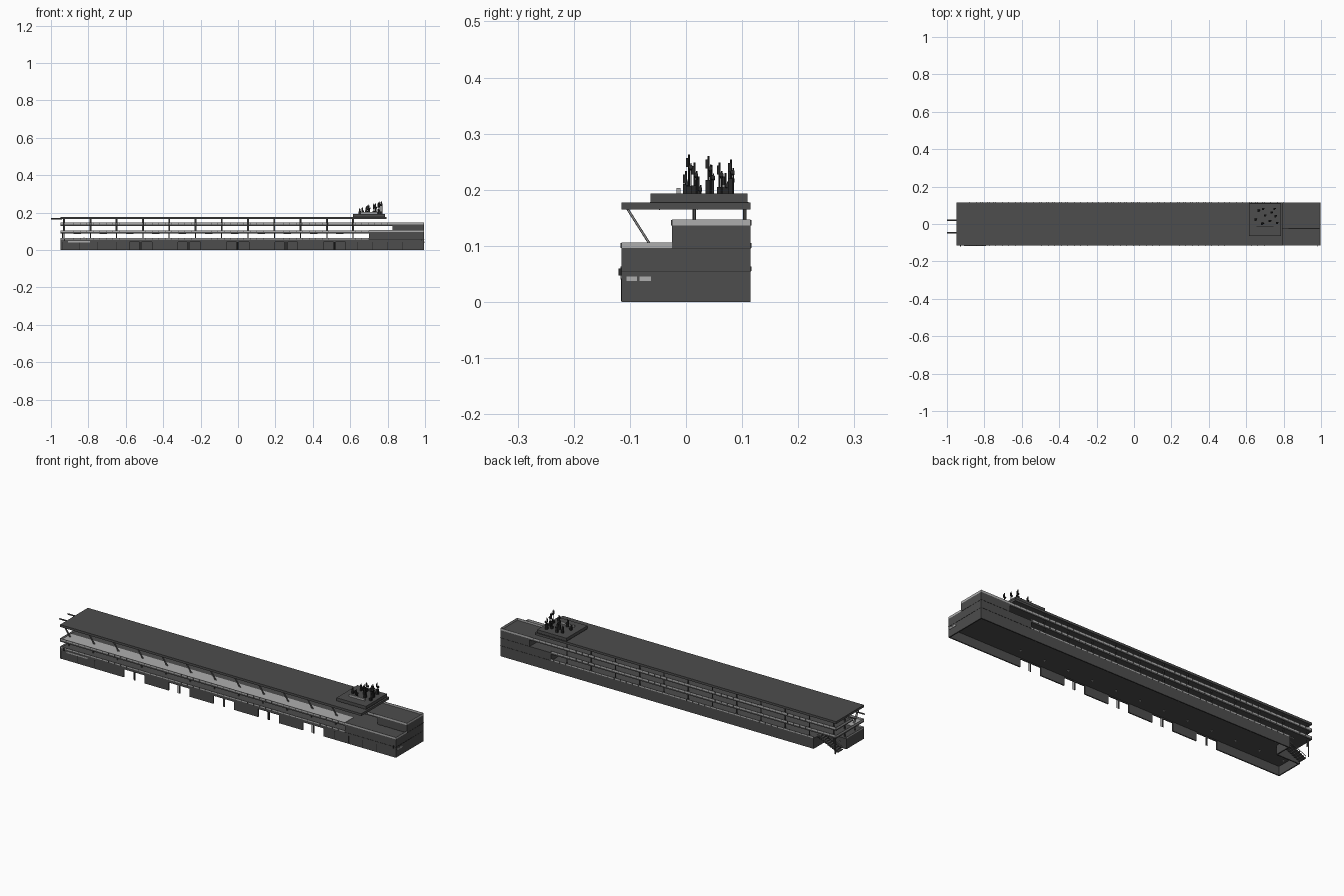
import bpy, bmesh, random
from mathutils import Vector

if "Cube" in bpy.data.objects:
    bpy.data.objects.remove(bpy.data.objects["Cube"])


def material(name, r, g, b):
    m = bpy.data.materials.new(name)
    m.use_nodes = True
    m.diffuse_color = (r, g, b, 1)
    m.node_tree.nodes["Principled BSDF"].inputs["Base Color"].default_value = (r, g, b, 1)
    return m


DARK = material("dark grey", .075, .075, .075)
LIGHT = material("light grey", .42, .42, .42)
BLACK = material("near black", .02, .02, .02)


def add_box(bm, x0, x1, y0, y1, z0, z1):
    v = [bm.verts.new((x, y, z)) for x in (x0, x1) for y in (y0, y1) for z in (z0, z1)]
    for f in ((0, 1, 3, 2), (4, 6, 7, 5), (0, 4, 5, 1), (2, 3, 7, 6), (0, 2, 6, 4), (1, 5, 7, 3)):
        bm.faces.new([v[i] for i in f])


def add_rod(bm, a, b, r, sides=6):
    a, b = Vector(a), Vector(b)
    d = b - a
    rot = d.to_track_quat("Z", "Y").to_matrix().to_4x4()
    rot.translation = (a + b) / 2
    bmesh.ops.create_cone(bm, cap_ends=True, segments=sides, radius1=r, radius2=r,
                          depth=d.length, matrix=rot)


def finish(name, bm, mat):
    bmesh.ops.recalc_face_normals(bm, faces=bm.faces)
    me = bpy.data.meshes.new(name)
    bm.to_mesh(me)
    bm.free()
    me.materials.append(mat)
    ob = bpy.data.objects.new(name, me)
    bpy.context.collection.objects.link(ob)
    return ob


def boxes(name, mat, *items):
    bm = bmesh.new()
    for it in items:
        add_box(bm, *it)
    return finish(name, bm, mat)


def rods(name, mat, items, r, sides=6):
    bm = bmesh.new()
    for a, b in items:
        add_rod(bm, a, b, r, sides)
    return finish(name, bm, mat)


L, R, F, B = -.95, .995, -.115, .115      # building extents
T = .006                                  # wall thickness
NOTCH = -.82                              # stair corner

# Ground floor: open-bottomed shell with garage openings
boxes("ground_ceiling", DARK, (L, R, F, .03, .046, .055), (NOTCH, R, .03, B, .046, .055))
boxes("ground_walls", DARK,
      (L, L + T, F, .03, 0, .05), (R - T, R, F, B, 0, .05),
      (NOTCH, R, B - T, B, 0, .05), (NOTCH, NOTCH + T, .03, B, 0, .05),
      (L, NOTCH, .03 - T, .03, 0, .05))
doors = []
for i in range(5):
    c = -.52 + i * .259
    doors += [(c - .06, c - .003), (c + .003, c + .06)]
edges = [L] + [e for d in doors for e in d] + [R]
boxes("front_wall", DARK, (L, R, F, F + T, .042, .05),
      *[(a, b, F, F + T, 0, .042) for a, b in zip(edges[::2], edges[1::2])])

# Closed door seams along the front
seams = []
for k in range(2, len(edges) - 2, 4):
    a, b = edges[k - 2 if k == 2 else k], edges[k + 1]
    seams += [(x - .001, x + .001, F - .001, F, .002, .042)
              for x in (a + .01, b - .01)]
seams += [(x, x + .002, F - .001, F, .002, .042) for x in (-.85, -.75, -.65, .64, .72, .8, .88)]
boxes("door_seams", BLACK, *seams)
boxes("front_plate", LIGHT, (-.91, -.79, F - .002, F, .04, .047))
boxes("end_plates", LIGHT, (R, R + .002, -.106, -.087, .037, .045),
      (R, R + .002, -.083, -.062, .037, .045))
boxes("wall_cameras", BLACK, *[(x, x + .005, F - .005, F, .047, .06) for x in (-.93, .98)])

# Stepped solid end of the building
boxes("end_block_lower", DARK, (.7, R, F, B, .055, .096))
boxes("end_block_upper", DARK, (.825, R, -.025, B, .096, .136))
boxes("block_joints", BLACK, (.7, R + .001, F - .001, B + .001, .0545, .0555),
      (.825, R + .001, -.026, B + .001, .0955, .0965))

# Upper floors and roof
boxes("second_floor", DARK, (L, .7, F, B, .088, .096))
boxes("second_floor_deck", LIGHT, (L + .005, .69, F + .005, -.03, .096, .0975))
boxes("third_floor", DARK, (L, .83, -.025, B, .129, .136))
boxes("roof", DARK, (L, .795, F, B, .165, .177))


# Balcony rails as thin panels with a top bar
def rail(name, x0, x1, y0, y1, z, h, sides):
    t = .002
    runs = {"f": (x0, x1, y0, y0 + t), "b": (x0, x1, y1 - t, y1),
            "l": (x0, x0 + t, y0, y1), "r": (x1 - t, x1, y0, y1)}
    boxes(name, LIGHT, *[runs[s] + (z, z + h) for s in sides])
    if x1 < .9:
        posts = []
        n = int((x1 - x0) / .035)
        for s in sides:
            if s in "fb":
                y = y0 - .0005 if s == "f" else y1 + .0005
                posts += [(x0 + i * .035, x0 + i * .035 + .002, y - .001, y + .001, z, z + h)
                          for i in range(n + 1)]
        boxes(name + "_posts", DARK, *posts)


rail("first_rail", L, .7, F, .03, .055, .008, "fl")
rail("first_back_rail", NOTCH, .7, .03, B, .055, .008, "b")
rail("second_rail", L, .7, F, B, .096, .009, "fbl")
rail("third_rail", L, .825, -.025, B, .136, .01, "fbl")
rail("lower_terrace_rail", .7, R, F, -.025, .096, .01, "fr")
rail("upper_terrace_rail", .825, R, -.025, B, .136, .011, "fbr")

# Columns and slanted roof struts
bays = [-.93 + i * .1405 for i in range(12)]
rods("columns", DARK, [((x, y, .05), (x, y, .168)) for x in bays for y in (.015, .105)], .003)
rods("front_columns", DARK, [((x, -.07, .05), (x, -.07, .09)) for x in bays], .003)
rods("roof_struts", LIGHT, [((x + s, -.105, .167), (x + s, -.06, .096))
                            for x in bays for s in (-.003, .003)], .0022)
boxes("ceiling_lamps", LIGHT, *[(x + .05, x + .09, y, y + .004, z - .002, z)
                                for x in bays[:-1] for y in (-.01, .07) for z in (.088, .129)])
boxes("garage_lamps", LIGHT, *[(x, x + .008, y, y + .008, .044, .046)
                               for x in bays for y in (-.06, .05)])

# Beams sticking out at the far end
rods("end_beams", DARK, [((-1, y, .168), (-.94, y, .168)) for y in (.02, -.047)], .004)

# Corner staircase
steps = 10
boxes("corner_stairs", DARK, *[
    (L + .01 + i * .012, L + .022 + i * .012, .045, .085, i * .0055, (i + 1) * .0055)
    for i in range(steps)])
rods("stair_rails", LIGHT, [((L + .01, y, .013), (NOTCH, y, .066)) for y in (.045, .085)], .0015)
rods("corner_posts", DARK, [((L + .012, .105, 0), (L + .012, .105, .09))], .003)

# Roof platform with antennas
boxes("roof_platform", DARK, (.615, .785, -.063, .11, .177, .193))
boxes("platform_trim", BLACK, (.614, .786, -.064, .111, .1765, .178))
boxes("platform_plate", LIGHT, (.655, .745, -.017, -.01, .193, .203))
random.seed(4)
spots = [(.65, .022), (.665, .07), (.685, .0), (.7, .045), (.69, .08),
         (.725, .015), (.735, .06), (.75, .08), (.755, .04), (.765, .005)]
mast, gear = bmesh.new(), bmesh.new()
for x, y in spots:
    top = .222 + (x - .65) * .3 + random.uniform(0, .008)
    add_rod(mast, (x, y, .193), (x, y, top), .0018)
    add_rod(mast, (x + .006, y + .004, .193), (x + .006, y + .004, top - .015), .0012)
    add_box(gear, x - .005, x + .005, y - .005, y + .005, .193, .193 + random.uniform(.01, .028))
    add_box(gear, x - .004, x + .004, y - .005, y - .001, top - .022, top - .006)
    add_rod(gear, (x - .004, y + .003, top - .025), (x + .008, y + .003, top - .022), .004, 10)
finish("antenna_masts", mast, BLACK)
finish("antenna_gear", gear, BLACK)
